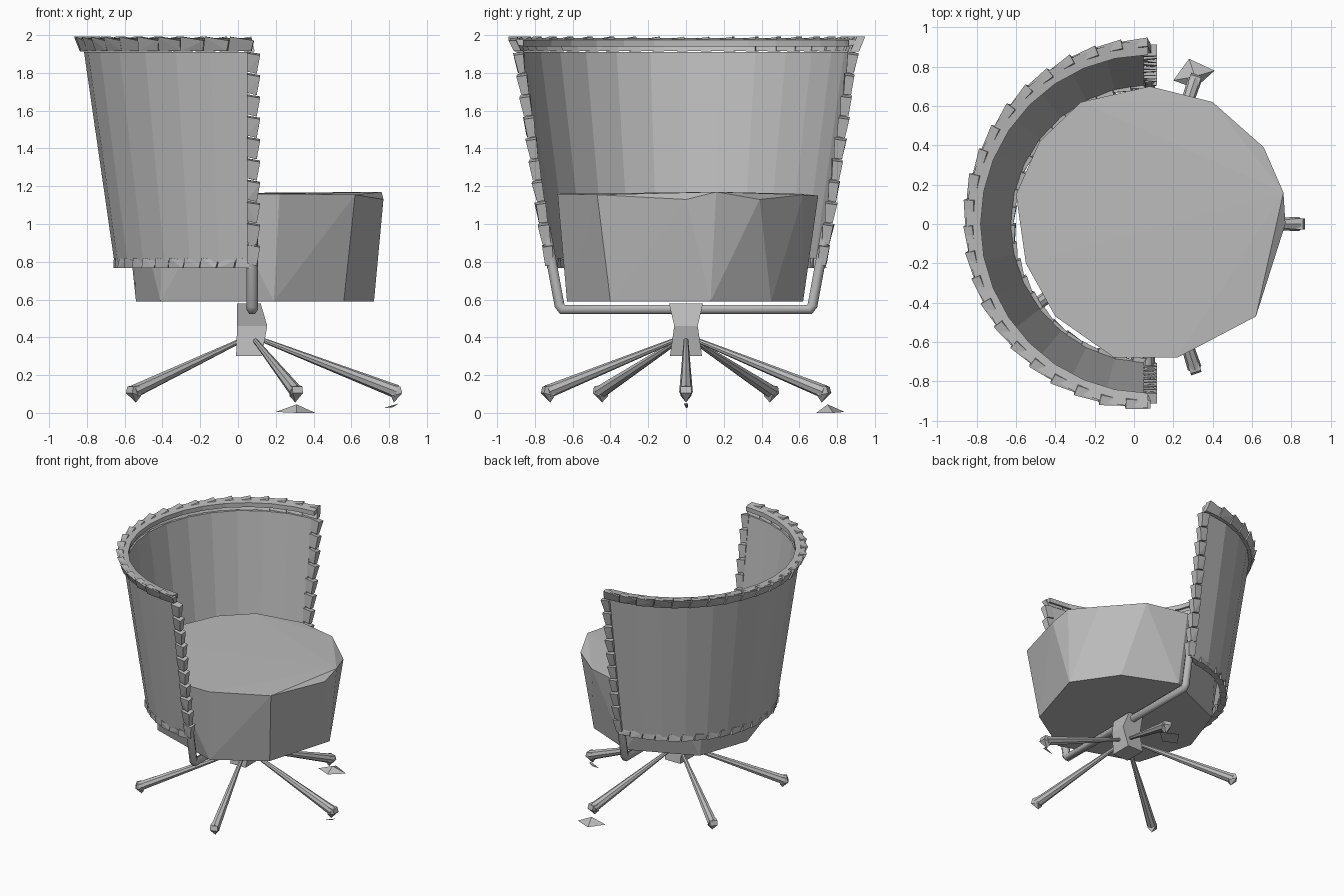
import bpy, bmesh, math, random
from mathutils import Vector

random.seed(4)
old = bpy.data.objects.get("Cube")
if old:
    bpy.data.objects.remove(old, do_unlink=True)

grey = bpy.data.materials.new("plain grey")
grey.use_nodes = True
grey.diffuse_color = (0.5, 0.5, 0.5, 1)
grey.node_tree.nodes["Principled BSDF"].inputs["Base Color"].default_value = (0.5, 0.5, 0.5, 1)

CX = 0.08          # centre of the tub arc
HUB = 0.07         # centre of the base


def finish(name, bm):
    bmesh.ops.recalc_face_normals(bm, faces=bm.faces)
    mesh = bpy.data.meshes.new(name)
    bm.to_mesh(mesh)
    bm.free()
    mesh.materials.append(grey)
    ob = bpy.data.objects.new(name, mesh)
    bpy.context.collection.objects.link(ob)
    return ob


def hull(bm, points):
    verts = [bm.verts.new(p) for p in points]
    res = bmesh.ops.convex_hull(bm, input=verts)
    loose = [v for v in res["geom_interior"] if isinstance(v, bmesh.types.BMVert) and v.is_valid]
    if loose:
        bmesh.ops.delete(bm, geom=loose, context="VERTS")


def arc(a, r, z):
    return Vector((CX + r * math.cos(a), r * math.sin(a), z))


def sweep(name, profile, segs, trim):
    """Sweep a closed (radius, height) profile round the back half circle."""
    bm = bmesh.new()
    start, span = math.pi / 2 + trim, math.pi - 2 * trim
    rings = [[bm.verts.new(arc(start + span * i / segs, r, z)) for r, z in profile]
             for i in range(segs + 1)]
    n = len(profile)
    for a, b in zip(rings, rings[1:]):
        for j in range(n):
            bm.faces.new((a[j], a[(j + 1) % n], b[(j + 1) % n], b[j]))
    bm.faces.new(rings[0])
    bm.faces.new(rings[-1])
    return finish(name, bm)


def bead(bm, c, along, out, up, size):
    """A chipped, tapering block, wider at one end."""
    length, depth, height = (s / 2 for s in size)
    pts = []
    for s in (-1, 1):
        k = 1.0 if s < 0 else 0.72
        for o in (-1, 1):
            for u in (-1, 1):
                j = random.uniform(0.75, 1.1)
                pts.append(c + along * length * (s + 0.12 * u) + out * depth * o * k * j
                           + up * height * (u * k - 0.12 * s))
    hull(bm, pts)


def rod(bm, a, b, r1, r2, sides=8):
    a, b = Vector(a), Vector(b)
    d = b - a
    m = d.to_track_quat("Z", "Y").to_matrix().to_4x4()
    m.translation = (a + b) / 2
    bmesh.ops.create_cone(bm, cap_ends=True, segments=sides, radius1=r1, radius2=r2,
                          depth=d.length, matrix=m)


# Curved back and its flat top rim
sweep("tub_back", [(0.735, 0.80), (0.895, 1.91), (0.865, 1.91), (0.705, 0.80)], 14, 0.035)
sweep("top_rim", [(0.86, 1.94), (0.90, 1.95), (0.935, 1.985), (0.86, 1.975)], 16, 0.01)

# Bead trim along the top and bottom of the back
Z = Vector((0, 0, 1))
for name, count, r, z, size, flare in (
        ("top_beads", 22, 0.905, 1.948, (0.125, 0.055, 0.085), 0.45),
        ("bottom_beads", 24, 0.71, 0.79, (0.088, 0.06, 0.055), 0.0)):
    bm = bmesh.new()
    for i in range(count):
        a = math.pi / 2 + math.pi * (i + 0.5) / count
        out = Vector((math.cos(a), math.sin(a), 0))
        along = Vector((-math.sin(a), math.cos(a), 0))
        up = (Z + out * flare).normalized()
        bead(bm, arc(a, r, z), along, out, up, size)
    finish(name, bm)

# Bead trim down both front edges
for side, label in ((1, "left"), (-1, "right")):
    bm = bmesh.new()
    low, high = Vector((0.078, side * 0.722, 0.78)), Vector((0.078, side * 0.885, 1.91))
    along = (low - high).normalized()
    across = Vector((1, 0, 0))
    for i in range(10):
        c = high.lerp(low, (i + 0.5) / 10)
        bead(bm, c, along, along.cross(across), across, (0.1, 0.06, 0.07))
    finish(label + "_edge_beads", bm)

# Chunky faceted seat cushion
top = [(0.08, 0.70, 1.15), (0.40, 0.62, 1.155), (0.66, 0.39, 1.13), (0.76, 0.16, 1.17),
       (0.77, 0, 1.13), (0.62, -0.47, 1.155), (0.22, -0.68, 1.16), (-0.10, -0.68, 1.16),
       (-0.40, -0.47, 1.16), (-0.55, -0.2, 1.16), (-0.60, 0.15, 1.16), (-0.48, 0.42, 1.16),
       (-0.27, 0.62, 1.16)]
base = [(0.72, 0.13), (0.56, -0.40), (0.19, -0.63), (-0.41, -0.43), (-0.54, 0),
        (-0.4, 0.4), (0.1, 0.62), (0.5, 0.45)]
bm = bmesh.new()
hull(bm, top + [(x, y, 0.59) for x, y in base])
finish("seat_cushion", bm)

# Bent tube carrying the back
curve = bpy.data.curves.new("support_tube", "CURVE")
curve.dimensions = "3D"
curve.bevel_depth = 0.031
curve.bevel_resolution = 1
curve.use_fill_caps = True
path = [(-0.745, 0.98), (-0.67, 0.57), (-0.655, 0.548), (0.655, 0.548), (0.67, 0.57), (0.745, 0.98)]
spline = curve.splines.new("POLY")
spline.points.add(len(path) - 1)
for p, (y, z) in zip(spline.points, path):
    p.co = (0.075, y, z, 1)
curve.materials.append(grey)
bpy.context.collection.objects.link(bpy.data.objects.new("support_tube", curve))

# Waisted hub block
bm = bmesh.new()
rings = []
for x0, x1, w, z in ((-0.01, 0.125, 0.085, 0.30), (-0.005, 0.155, 0.062, 0.46), (-0.005, 0.12, 0.09, 0.58)):
    rings.append([bm.verts.new((x, y, z)) for x, y in ((x0, -w), (x1, -w), (x1, w), (x0, w))])
for a, b in zip(rings, rings[1:]):
    for j in range(4):
        k = (j + 1) % 4
        bm.faces.new((a[j], a[k], b[k], b[j]))
bm.faces.new(rings[0])
bm.faces.new(rings[-1])
finish("hub", bm)

# Five splayed legs with pointed feet
for i in range(5):
    a = math.tau * i / 5
    out, side = Vector((math.cos(a), math.sin(a), 0)), Vector((-math.sin(a), math.cos(a), 0))
    at = lambda r, w, z: Vector((HUB, 0, z)) + out * r + side * w
    bm = bmesh.new()
    rod(bm, at(0.05, 0, 0.39), at(0.77, 0, 0.112), 0.012, 0.036)
    hull(bm, [at(r, w, z) for w in (-0.028, 0.028)
              for r, z in ((0.74, 0.09), (0.75, 0.145), (0.79, 0.14), (0.80, 0.105))]
         + [at(0.755, 0, 0.055)])
    finish("leg_%d" % (i + 1), bm)

# Remaining floor glides
bm = bmesh.new()
hull(bm, [(0.20, 0.73, 0.005), (0.28, 0.84, 0.005), (0.41, 0.78, 0), (0.31, 0.69, 0), (0.31, 0.75, 0.045)])
finish("left_floor_glide", bm)
bm = bmesh.new()
hull(bm, [(0.77, 0, 0.025), (0.85, 0.012, 0.05), (0.85, -0.012, 0.05), (0.82, 0.01, 0.03)])
finish("front_floor_glide", bm)
